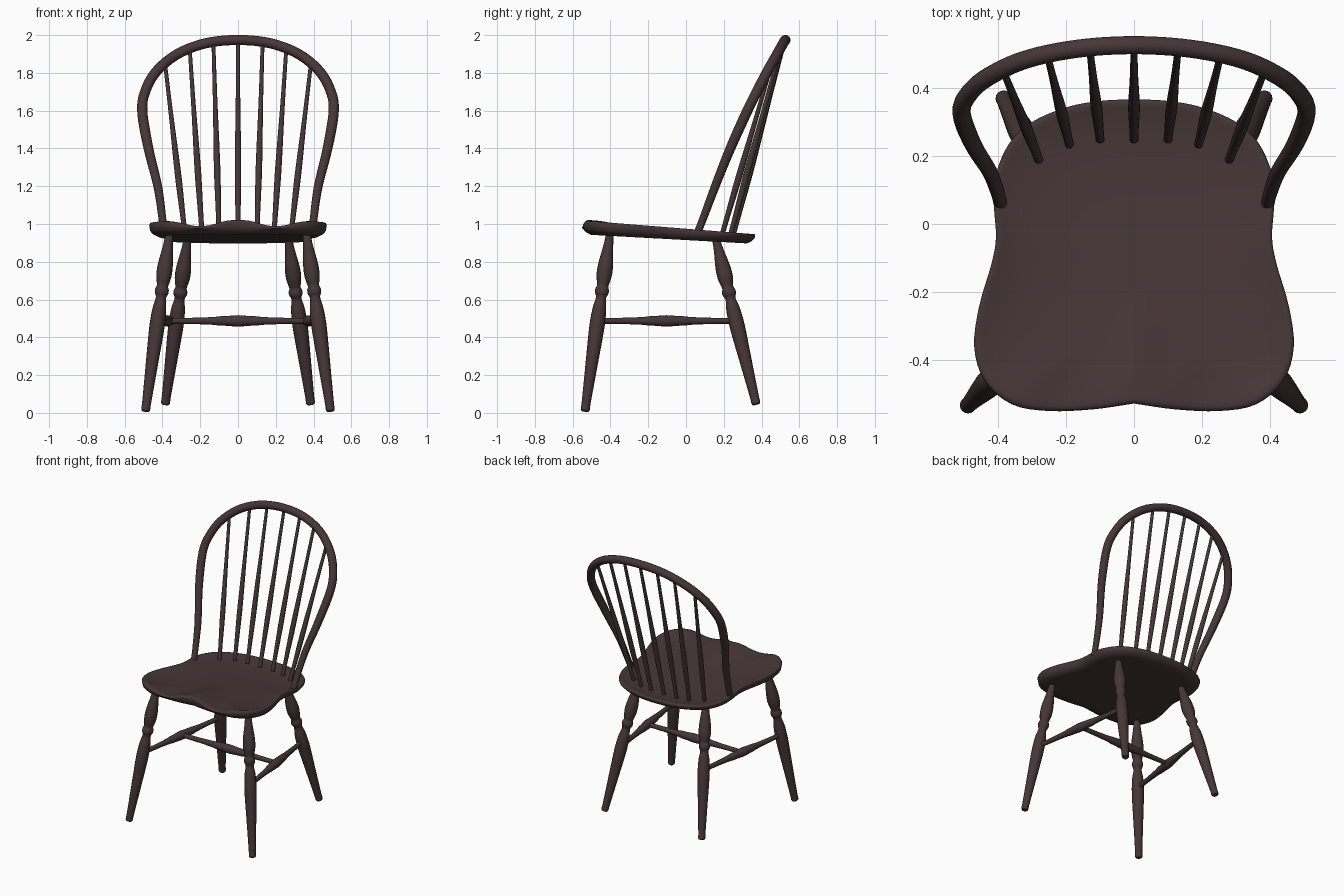
import bpy, bmesh
from math import sin, cos, pi, exp
from mathutils import Vector

cube = bpy.data.objects.get("Cube")
if cube:
    bpy.data.objects.remove(cube)

wood = bpy.data.materials.new("dark_walnut")
wood.use_nodes = True
wood.diffuse_color = (0.062, 0.037, 0.039, 1)
bsdf = wood.node_tree.nodes["Principled BSDF"]
bsdf.inputs["Base Color"].default_value = wood.diffuse_color
bsdf.inputs["Roughness"].default_value = 0.7


def spline(points, steps):
    """Smooth path through the points."""
    p = [Vector(q) for q in points]
    p = [2 * p[0] - p[1]] + p + [2 * p[-1] - p[-2]]
    out = []
    for i in range(1, len(p) - 2):
        a, b, c, d = p[i - 1:i + 3]
        for k in range(steps):
            t = k / steps
            out.append(0.5 * (2 * b + (c - a) * t + (2 * a - 5 * b + 4 * c - d) * t * t
                              + (3 * b - a - 3 * c + d) * t ** 3))
    return out + [p[-2]]


def skin(name, rings):
    """Closed surface through equal rings of points."""
    bm = bmesh.new()
    loops = [[bm.verts.new(v) for v in r] for r in rings]
    n = len(loops[0])
    for lo, hi in zip(loops, loops[1:]):
        for i in range(n):
            j = (i + 1) % n
            bm.faces.new((lo[i], lo[j], hi[j], hi[i]))
    bm.faces.new(loops[0][::-1])
    bm.faces.new(loops[-1])
    bmesh.ops.recalc_face_normals(bm, faces=bm.faces)
    for f in bm.faces:
        f.smooth = len(f.verts) == 4
    mesh = bpy.data.meshes.new(name)
    bm.to_mesh(mesh)
    bm.free()
    mesh.materials.append(wood)
    obj = bpy.data.objects.new(name, mesh)
    bpy.context.collection.objects.link(obj)
    return obj


def sweep(name, path, radii, sides=16):
    """Round bar along a path with one radius per path point."""
    rings = []
    u = None
    for i, p in enumerate(path):
        d = (path[min(i + 1, len(path) - 1)] - path[max(i - 1, 0)]).normalized()
        if u is None:
            u = d.orthogonal()
        u = (u - d * u.dot(d)).normalized()
        v = d.cross(u)
        rings.append([p + radii[i] * (u * cos(2 * pi * k / sides) + v * sin(2 * pi * k / sides))
                      for k in range(sides)])
    return skin(name, rings)


def turned(name, a, b, profile):
    """Lathe-turned bar from a to b; the profile holds (fraction, radius)."""
    a, b = Vector(a), Vector(b)
    fine = spline([(t, r, 0) for t, r in profile], 4)
    return sweep(name, [a.lerp(b, q.x) for q in fine], [q.y for q in fine])


# Saddle seat: scaled copies of the outline, dished on top
half = [(0, -.528), (.12, -.545), (.25, -.55), (.36, -.53), (.44, -.46), (.47, -.36),
        (.455, -.24), (.42, -.12), (.406, -.04), (.412, .06), (.405, .15), (.365, .24),
        (.3, .3), (.2, .343), (.1, .362), (0, .367)]
right = spline([(x, y, 0) for x, y in half], 4)
outline = right + [Vector((-p.x, p.y, 0)) for p in right[-2:0:-1]]
middle = Vector((0, -.08, 0))


def top_z(x, y, s):
    front = min(1, max(0, (-y - .2) / .25))
    dish = 1 - s ** 5
    dish = max(dish, front * exp(-((abs(x) - .2) / .12) ** 2))
    dish *= 1 - front * exp(-(x / .07) ** 2)
    return .98 - .08 * y - .035 * dish


def seat_ring(s, bottom, drop=0):
    ring = []
    for p in outline:
        q = middle + (p - middle) * s
        q.z = .915 - .055 * q.y + drop if bottom else top_z(q.x, q.y, s) - drop
        ring.append(q)
    return ring


rings = [seat_ring(s, True) for s in (.03, .4, .8, .9)]
rings += [seat_ring(.96, True, .014), seat_ring(.99, True, .03), seat_ring(1, False, .014),
          seat_ring(.992, False, .004)]
rings += [seat_ring(s, False) for s in (.97, .94, .9, .85, .78, .7, .6, .5, .4, .3, .2, .1, .03)]
skin("seat", rings)

# Bent hoop of the back
hoop = [(.393, .06, .95), (.402, .095, 1.04), (.425, .155, 1.2), (.474, .235, 1.4), (.507, .325, 1.6),
        (.488, .38, 1.71), (.43, .432, 1.81), (.32, .483, 1.9), (.17, .515, 1.957)]
hoop = hoop + [(0, .526, 1.974)] + [(-x, y, z) for x, y, z in hoop[::-1]]
path = spline(hoop, 6)
sweep("back_hoop", path, [.02 + .007 * min(1, max(0, p.z - 1) * 2) for p in path])

# Spindles fanning out from the seat to the hoop
spindle = [(0, .013), (.12, .014), (.3, .017), (.45, .016), (.7, .012), (1, .010)]
fan = [((0, .25, .94), (0, .522, 1.965)),
       ((.1, .25, .94), (.13, .515, 1.955)),
       ((.19, .235, .94), (.255, .497, 1.92)),
       ((.28, .19, .94), (.385, .452, 1.84))]
for i, (a, b) in enumerate(fan):
    for side in (1, -1) if i else (1,):
        turned(f"spindle_{i}_{'left' if side > 0 else 'right'}",
               (a[0] * side, *a[1:]), (b[0] * side, *b[1:]), spindle)

# Turned legs and the stretchers joining them
leg = [(0, .019), (.012, .024), (.05, .024), (.25, .032), (.42, .039), (.5, .04), (.57, .036),
       (.615, .028), (.635, .028), (.655, .036), (.675, .036), (.695, .03), (.72, .035), (.76, .041),
       (.82, .039), (.9, .028), (.96, .022), (1, .021)]
rail = [(0, .015), (.2, .017), (.33, .021), (.36, .024), (.42, .026), (.5, .03),
        (.58, .026), (.64, .024), (.67, .021), (.8, .017), (1, .015)]
for side, word in ((1, "left"), (-1, "right")):
    turned(f"front_leg_{word}", (.49 * side, -.535, .008), (.36 * side, -.4, .965), leg)
    turned(f"back_leg_{word}", (.385 * side, .372, .045), (.265 * side, .155, .935), leg)
    turned(f"side_stretcher_{word}", (.425 * side, -.465, .487), (.325 * side, .26, .487), rail)
turned("cross_stretcher", (-.375, -.1, .487), (.375, -.1, .487), rail)
